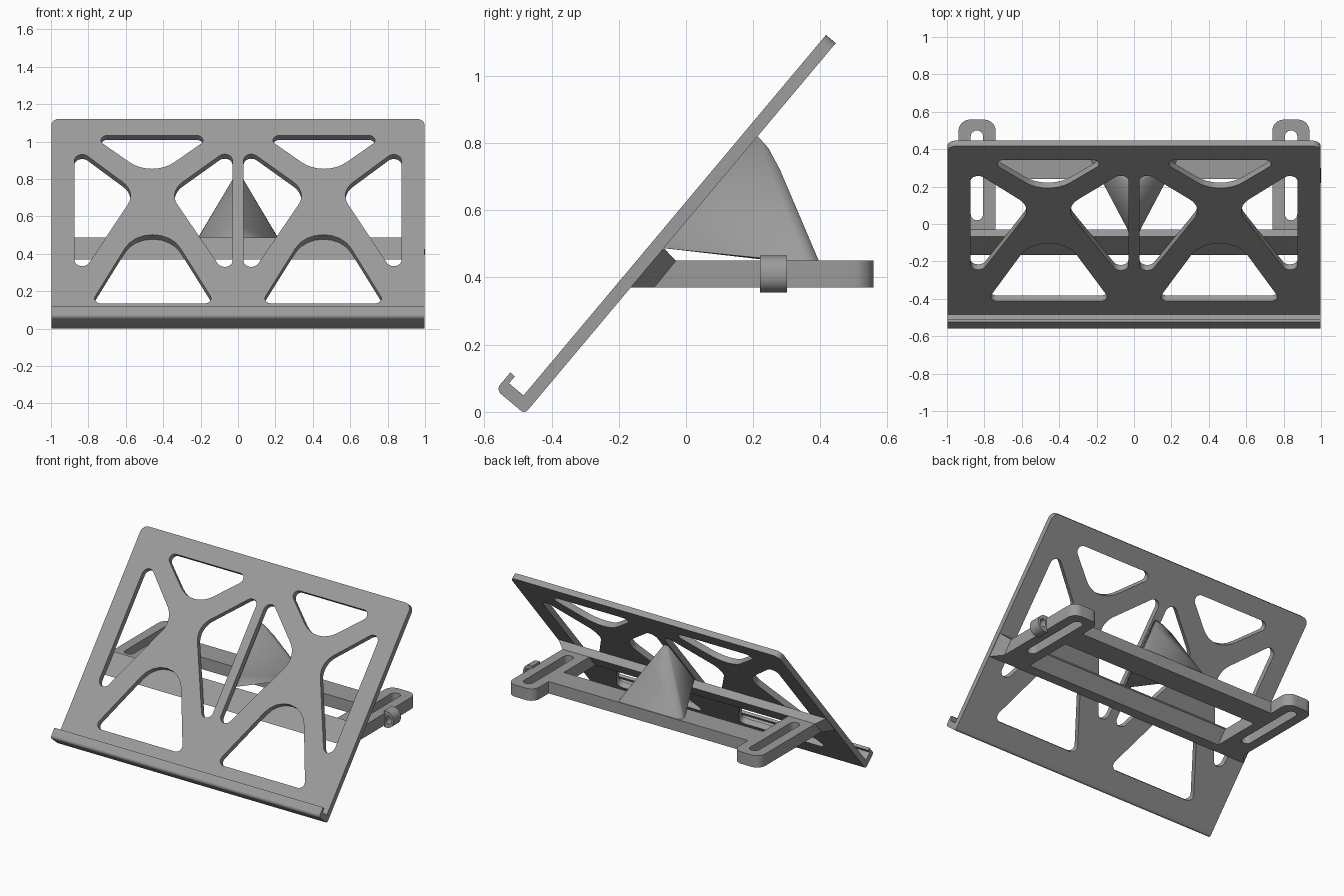
import bpy, bmesh, math
from mathutils import Vector, Matrix

if "Cube" in bpy.data.objects:
    bpy.data.objects.remove(bpy.data.objects["Cube"])

grey = bpy.data.materials.new("plain_grey")
grey.diffuse_color = (0.33, 0.33, 0.33, 1)
grey.use_nodes = True
grey.node_tree.nodes["Principled BSDF"].inputs["Base Color"].default_value = grey.diffuse_color


def finish(name, bm, angle=35):
    bmesh.ops.remove_doubles(bm, verts=bm.verts, dist=1e-5)
    bmesh.ops.recalc_face_normals(bm, faces=bm.faces)
    me = bpy.data.meshes.new(name)
    bm.to_mesh(me)
    bm.free()
    me.materials.clear()
    me.materials.append(grey)
    ob = bpy.data.objects.new(name, me)
    bpy.context.collection.objects.link(ob)
    bpy.ops.object.select_all(action='DESELECT')
    ob.select_set(True)
    bpy.context.view_layer.objects.active = ob
    bpy.ops.object.shade_smooth_by_angle(angle=math.radians(angle))
    return ob


def rounded(pts, seg=8):
    """Round each (x, y, radius) corner of a closed outline."""
    out = []
    for i, (x, y, r) in enumerate(pts):
        p = Vector((x, y))
        if r == 0:
            out.append(p)
            continue
        a = (Vector(pts[i - 1][:2]) - p).normalized()
        b = (Vector(pts[(i + 1) % len(pts)][:2]) - p).normalized()
        half = a.angle(b) / 2
        c = p + (a + b).normalized() * (r / math.sin(half))
        v0 = p + a * (r / math.tan(half)) - c
        v1 = p + b * (r / math.tan(half)) - c
        turn = math.atan2(v0.x * v1.y - v0.y * v1.x, v0.dot(v1))
        for k in range(seg + 1):
            out.append(c + Matrix.Rotation(turn * k / seg, 2) @ v0)
    return out


def slab(name, outlines, lo, hi, origin, ax, ay, az):
    """Extrude outlines (first outer, rest holes) from lo to hi along az."""
    cu = bpy.data.curves.new(name, 'CURVE')
    cu.dimensions = '2D'
    cu.fill_mode = 'BOTH'
    cu.extrude = (hi - lo) / 2
    for pts in outlines:
        loop = rounded(pts)
        sp = cu.splines.new('POLY')
        sp.points.add(len(loop) - 1)
        for q, v in zip(sp.points, loop):
            q.co = (v.x, v.y, 0, 1)
        sp.use_cyclic_u = True
    tmp = bpy.data.objects.new(name + "_curve", cu)
    bpy.context.collection.objects.link(tmp)
    dg = bpy.context.evaluated_depsgraph_get()
    me = bpy.data.meshes.new_from_object(tmp.evaluated_get(dg))
    bm = bmesh.new()
    bm.from_mesh(me)
    bpy.data.objects.remove(tmp)
    bpy.data.meshes.remove(me)
    m = Matrix((ax, ay, az)).transposed().to_4x4()
    m.translation = Vector(origin) + Vector(az) * (lo + hi) / 2
    bmesh.ops.transform(bm, matrix=m, verts=bm.verts)
    return finish(name, bm)


def hull(name, pts, angle=35):
    bm = bmesh.new()
    for p in pts:
        bm.verts.new(p)
    bmesh.ops.convex_hull(bm, input=bm.verts)
    bmesh.ops.dissolve_limit(bm, angle_limit=0.01, verts=bm.verts, edges=bm.edges)
    return finish(name, bm, angle)


X, Y, Z = (1, 0, 0), (0, 1, 0), (0, 0, 1)
tilt = math.radians(50)
U = (0, math.cos(tilt), math.sin(tilt))      # up along the panel
N = (0, -math.sin(tilt), math.cos(tilt))     # out of the panel front
B = (0, -0.48, -0.006)                       # lower back edge of the panel


def up(z):
    return (z - 0.018) / math.sin(tilt)


# Tilted panel with triangular cut-outs on each side
holes = []
for s in (-1, 1):
    for tri in (
        [(0.785, 1.032, 0.033), (0.46, 0.805, 0.18), (0.135, 1.032, 0.033)],
        [(0.787, 0.134, 0.035), (0.123, 0.134, 0.035), (0.457, 0.668, 0.164)],
        [(0.874, 0.973, 0.041), (0.874, 0.233, 0.041), (0.545, 0.73, 0.13)],
        [(0.03, 0.973, 0.041), (0.03, 0.233, 0.041), (0.37, 0.73, 0.13)],
    ):
        holes.append([(s * x, up(z), r) for x, z, r in tri])
W = 0.998
outer = [(-W, 0.04, 0), (W, 0.04, 0), (W, 1.44, 0.045), (-W, 1.44, 0.045)]
slab("panel", [outer] + holes, 0, 0.038, B, X, U, N)

# Hooked ledge along the lower edge
ledge = [(0, 0, 0.015), (0.04, 0, 0), (0.04, 0.094, 0), (0.067, 0.094, 0),
         (0.067, 0.112, 0), (0, 0.112, 0.02)]
slab("ledge", [ledge], -W, W, B, U, N, X)

# Rear frame: two slotted arms joined by a bar
frame = [(-0.938, -0.095, 0), (-0.74, -0.095, 0), (-0.74, 0.24, 0), (0.74, 0.24, 0),
         (0.74, -0.095, 0), (0.938, -0.095, 0), (0.938, 0.558, 0.06), (0.74, 0.558, 0.06),
         (0.74, 0.40, 0), (-0.74, 0.40, 0), (-0.74, 0.558, 0.06), (-0.938, 0.558, 0.06)]
slots = [[(s * 0.84 - 0.033, 0.02, 0.0325), (s * 0.84 + 0.033, 0.02, 0.0325),
          (s * 0.84 + 0.033, 0.50, 0.0325), (s * 0.84 - 0.033, 0.50, 0.0325)] for s in (-1, 1)]
slab("rear_frame", [frame] + slots, 0.37, 0.45, (0, 0, 0), X, Y, Z)

# Crossbar against the panel back, flared at the ends
hull("crossbar", [(s * x, y, z) for s in (-1, 1) for x, y, z in (
    (0.995, -0.165, 0.37), (0.995, -0.066, 0.487), (0.938, -0.03, 0.45), (0.938, -0.095, 0.37))])

# Wedge brace from the rear bar up to the panel
hull("brace", [(s * x, y, z) for s in (-1, 1) for x, y, z in (
    (0.012, 0.208, 0.826), (0.028, 0.245, 0.785), (0.068, 0.28, 0.72),
    (0.015, -0.066, 0.487), (0.02, -0.01, 0.55),
    (0.15, 0.24, 0.452), (0.17, 0.25, 0.475), (0.235, 0.35, 0.445),
    (0.238, 0.375, 0.445), (0.215, 0.397, 0.445))], 45)

# Small cable loop on one arm
loop = [(0.93, 0.355, 0), (1.0, 0.355, 0.05), (1.0, 0.465, 0.05), (0.93, 0.465, 0)]
eye = [(0.945, 0.383, 0.019), (0.985, 0.383, 0.019), (0.985, 0.437, 0.019), (0.945, 0.437, 0.019)]
slab("cable_loop", [loop, eye], -0.30, -0.22, (0, 0, 0), X, Z, (0, -1, 0))
